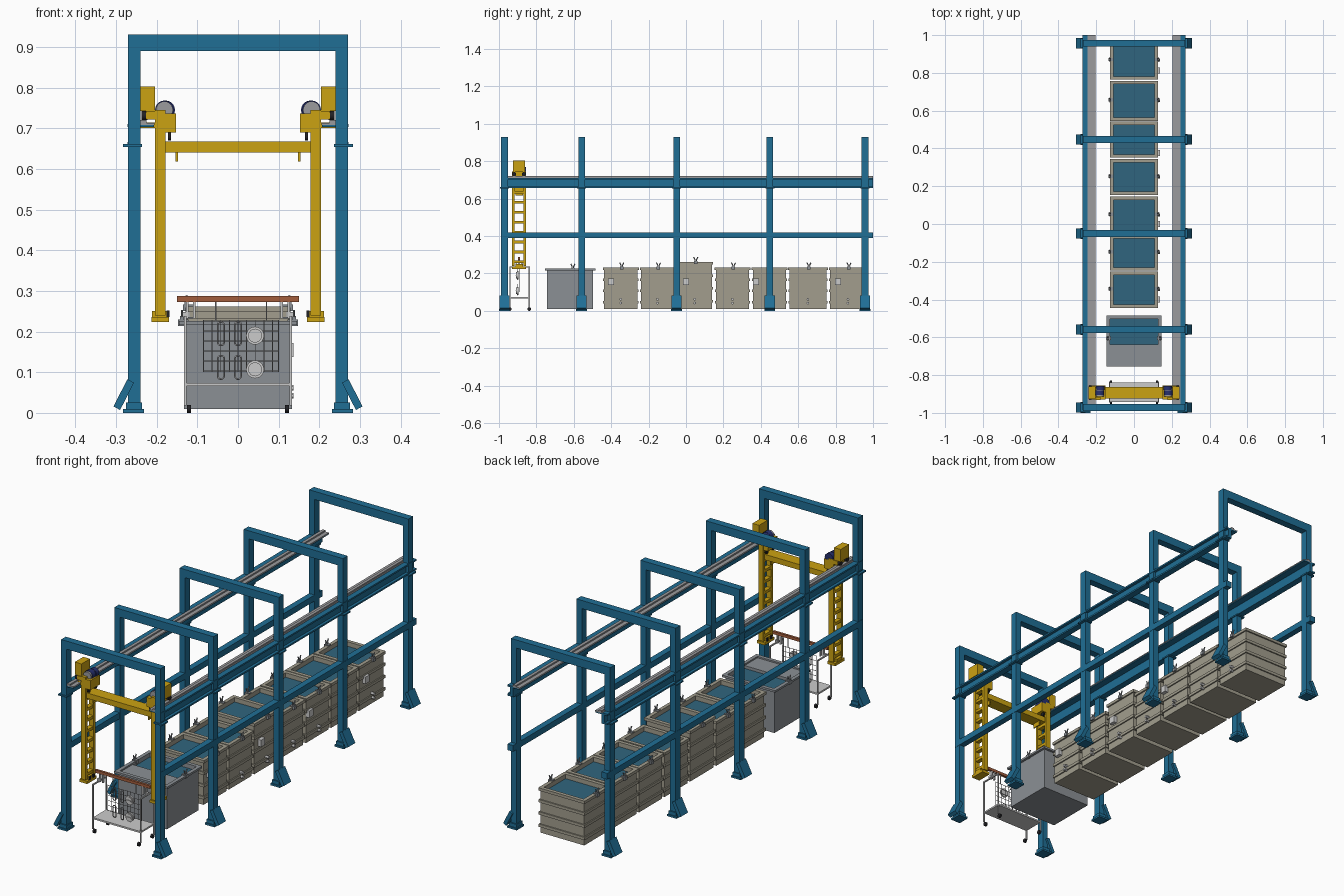
import bpy, bmesh, math
from mathutils import Vector, Matrix

if "Cube" in bpy.data.objects:
    bpy.data.objects.remove(bpy.data.objects["Cube"])


def mat(name, *c):
    m = bpy.data.materials.new(name)
    m.diffuse_color = (*c, 1)
    m.use_nodes = True
    m.node_tree.nodes["Principled BSDF"].inputs["Base Color"].default_value = m.diffuse_color
    return m


BLUE = mat("blue_paint", 0.014, 0.156, 0.30)
YELLOW = mat("yellow_paint", 0.60, 0.36, 0.006)
BEIGE = mat("beige_plastic", 0.36, 0.34, 0.27)
STEEL = mat("steel_tank", 0.26, 0.28, 0.30)
LIGHT = mat("light_grey", 0.55, 0.57, 0.58)
RAIL = mat("rail_grey", 0.33, 0.33, 0.34)
LIQUID = mat("liquid", 0.03, 0.13, 0.21)
COPPER = mat("copper", 0.36, 0.11, 0.045)
BLACK = mat("black_rubber", 0.015, 0.015, 0.018)
NAVY = mat("navy_motor", 0.02, 0.03, 0.16)


class Part:
    """Collects simple solids into one named object."""
    def __init__(self, name, material):
        self.name, self.m, self.bm = name, material, bmesh.new()

    def loft(self, rings):
        loops = [[self.bm.verts.new(p) for p in r] for r in rings]
        n = len(loops[0])
        for a, b in zip(loops, loops[1:]):
            for i in range(n):
                self.bm.faces.new((a[i], a[(i + 1) % n], b[(i + 1) % n], b[i]))
        self.bm.faces.new(loops[0][::-1])
        self.bm.faces.new(loops[-1])
        return self

    def box(self, x0, x1, y0, y1, z0, z1):
        x0, x1 = sorted((x0, x1))
        return self.loft([[(x0, y0, z), (x1, y0, z), (x1, y1, z), (x0, y1, z)] for z in (z0, z1)])

    def prism(self, profile, y0, y1):
        return self.loft([[(x, y, z) for x, z in profile] for y in (y0, y1)])

    def rod(self, a, b, r, n=10):
        a, b = Vector(a), Vector(b)
        q = (b - a).to_track_quat('Z', 'Y').to_matrix().to_4x4()
        bmesh.ops.create_cone(self.bm, cap_ends=True, segments=n, radius1=r, radius2=r,
                              depth=(b - a).length, matrix=Matrix.Translation((a + b) / 2) @ q)
        return self

    def done(self, smooth=False):
        bmesh.ops.recalc_face_normals(self.bm, faces=self.bm.faces)
        me = bpy.data.meshes.new(self.name)
        self.bm.to_mesh(me)
        self.bm.free()
        ob = bpy.data.objects.new(self.name, me)
        me.materials.append(self.m)
        bpy.context.collection.objects.link(ob)
        if smooth:
            bpy.ops.object.select_all(action='DESELECT')
            ob.select_set(True)
            bpy.context.view_layer.objects.active = ob
            bpy.ops.object.shade_smooth_by_angle()
        return ob


def rect(x, y0, y1, off, z):
    return [(-x - off, y0 - off, z), (x + off, y0 - off, z), (x + off, y1 + off, z), (-x - off, y1 + off, z)]


# portal frames with feet
FRAMES = (-0.971, -0.558, -0.05, 0.448, 0.957)
for i, y in enumerate(FRAMES):
    p = Part(f"portal_frame_{i}", BLUE)
    p.box(-0.27, 0.27, y - 0.018, y + 0.018, 0.89, 0.93)
    for s in (-1, 1):
        p.box(s * 0.24, s * 0.27, y - 0.018, y + 0.018, 0.02, 0.89)
        p.box(s * 0.231, s * 0.283, y - 0.029, y + 0.029, 0, 0.009)
        p.box(s * 0.236, s * 0.276, y - 0.024, y + 0.024, 0.009, 0.026)
        p.prism([(s * 0.306, 0.016), (s * 0.290, 0.007), (s * 0.256, 0.074), (s * 0.272, 0.083)][::s],
                y - 0.027, y + 0.027)
        p.box(s * 0.236, s * 0.283, y - 0.024, y + 0.024, 0.654, 0.661)
    p.done()

# side beams and running rails
for s, side in ((-1, "left"), (1, "right")):
    beam = [(0.24, 0.658), (0.272, 0.658), (0.272, 0.666), (0.258, 0.666), (0.258, 0.703),
            (0.272, 0.703), (0.272, 0.711), (0.24, 0.711)]
    Part(f"{side}_upper_beam", BLUE).prism([(s * x, z) for x, z in beam], -0.985, 1.0).box(
        s * 0.207, s * 0.24, -0.985, 1.0, 0.703, 0.708).done()
    Part(f"{side}_lower_beam", BLUE).box(s * 0.241, s * 0.271, -0.985, 1.0, 0.39, 0.42).done()
    Part(f"{side}_rail", RAIL).box(s * 0.205, s * 0.246, -0.985, 1.0, 0.708, 0.713).box(
        s * 0.225, s * 0.24, -0.985, 1.0, 0.713, 0.72).done()


def saddles(name, y, z, x):
    # V-shaped bar rests on both tank sides
    p = Part(name, STEEL)
    for s in (-1, 1):
        p.box(s * (x - 0.012), s * (x + 0.013), y - 0.009, y + 0.009, z - 0.012, z + 0.004)
        for d in (-1, 1):
            p.prism([(s * x, z), (s * (x + 0.009), z), (s * (x + 0.009), z + 0.012), (s * x, z + 0.012)],
                    y + d * 0.004 - 0.002, y + d * 0.004 + 0.002)
            p.rod((s * (x + 0.004), y + d * 0.003, z + 0.01), (s * (x + 0.004), y + d * 0.011, z + 0.026), 0.003, 6)
    p.done()


# ribbed plastic tanks: y start, y end, height
TANKS = [(-0.444, -0.253, 0.232), (-0.246, -0.059, 0.232), (-0.050, 0.144, 0.262), (0.154, 0.343, 0.232),
         (0.352, 0.541, 0.232), (0.547, 0.757, 0.232), (0.765, 0.967, 0.232)]
for i, (y0, y1, h) in enumerate(TANKS):
    prof, w = [(-0.006, 0.01)], -0.006
    for f in (0.2, 0.46, 0.72):
        z = h * f
        prof += [(w, z - 0.007), (0, z - 0.007), (0, z + 0.007), (w, z + 0.007)]
    prof += [(w, h - 0.014), (0.001, h - 0.014), (0.001, h), (-0.017, h), (-0.017, h - 0.05)]
    Part(f"tank_{i}", BEIGE).loft([rect(0.125, y0, y1, o, z) for o, z in prof]).done()
    Part(f"tank_liquid_{i}", LIQUID).box(-0.109, 0.109, y0 + 0.016, y1 - 0.016, h - 0.05, h - 0.022).done()
    c = (y0 + y1) / 2
    saddles(f"bar_rests_{i}", c + 0.005, h, 0.122)
    d = Part(f"drain_valves_{i}", LIGHT)
    for z in (0.042, 0.062):
        d.rod((0.115, c, z), (0.137, c, z), 0.007, 12)
    d.done(True)
for i, y in enumerate((-0.40, 0.0, 0.375, 0.812)):
    Part(f"control_box_{i}", LIGHT).box(0.115, 0.137, y - 0.016, y + 0.016, 0.138, 0.172).done()

# steel tank with a drip ledge over its front half
Part("steel_tank", STEEL).loft([rect(0.133, -0.743, -0.497, o, z) for o, z in (
    (0, 0.01), (0, 0.216), (0.012, 0.216), (0.012, 0.226), (-0.006, 0.226), (-0.006, 0.17))]).done()
Part("steel_tank_ledge", STEEL).box(-0.128, 0.128, -0.738, -0.637, 0.17, 0.219).done()
Part("steel_tank_liquid", LIQUID).box(-0.128, 0.128, -0.638, -0.502, 0.17, 0.205).done()
saddles("steel_tank_bar_rests", -0.605, 0.226, 0.134)

# hoist cross beam
CY = -0.8925
Part("hoist_cross_beam", YELLOW).box(-0.185, 0.185, CY - 0.03, CY + 0.03, 0.64, 0.667).done()
for s, side in ((-1, "left"), (1, "right")):
    # ladder-like lifting arm
    p = Part(f"{side}_lift_arm", YELLOW)
    for d in (-1, 1):
        y = CY + d * 0.031
        p.box(s * 0.178, s * 0.204, y - 0.007, y + 0.007, 0.24, 0.745)
    for k in range(9):
        z = 0.262 + k * 0.053
        p.box(s * 0.18, s * 0.202, CY - 0.03, CY + 0.03, z - 0.007, z + 0.007)
    p.box(s * 0.170, s * 0.213, CY - 0.037, CY + 0.037, 0.223, 0.236)
    p.box(s * 0.148, s * 0.154, CY - 0.02, CY + 0.02, 0.618, 0.642)
    p.done()
    # carriage plates and motor housing
    p = Part(f"{side}_carriage", YELLOW)
    p.box(s * 0.152, s * 0.203, CY - 0.037, CY + 0.037, 0.69, 0.736)
    p.box(s * 0.203, s * 0.226, CY - 0.037, CY + 0.037, 0.722, 0.742)
    p.box(s * 0.203, s * 0.240, CY - 0.037, CY - 0.028, 0.70, 0.714)
    p.box(s * 0.204, s * 0.240, CY - 0.033, CY + 0.033, 0.742, 0.803)
    p.done()
    Part(f"{side}_winch_drum", RAIL).rod((s * 0.181, CY - 0.022, 0.745), (s * 0.181, CY + 0.022, 0.745), 0.021, 24).done(True)
    Part(f"{side}_winch_motor", NAVY).rod((s * 0.178, CY + 0.015, 0.745), (s * 0.178, CY + 0.036, 0.745), 0.023, 24).rod(
        (s * 0.181, CY - 0.012, 0.745), (s * 0.181, CY + 0.012, 0.745), 0.023, 24).done(True)
    w = Part(f"{side}_carriage_wheels", BLACK)
    for d in (-1, 1):
        w.rod((s * 0.222, CY + d * 0.026, 0.731), (s * 0.237, CY + d * 0.026, 0.731), 0.011, 16)
        w.rod((s * 0.165, CY + d * 0.026, 0.68), (s * 0.172, CY + d * 0.026, 0.68), 0.01, 12)
    w.done(True)
    # bar catch at the arm foot
    c = Part(f"{side}_bar_catch", BLACK)
    for d in (-1, 1):
        c.box(s * 0.168, s * 0.176, CY + d * 0.015 - 0.005, CY + d * 0.015 + 0.005, 0.236, 0.252)
    c.done()
    Part(f"{side}_catch_plate", YELLOW).box(s * 0.176, s * 0.211, CY - 0.02, CY + 0.02, 0.236, 0.25).done()

# loading cart
p = Part("cart_frame", LIGHT)
for s in (-1, 1):
    x = s * 0.13
    for y in (-0.942, -0.838):
        p.box(x - 0.003, x + 0.003, y - 0.003, y + 0.003, 0.018, 0.238)
    p.box(x - 0.003, x + 0.003, -0.942, -0.838, 0.232, 0.238)
    p.box(x - 0.006, x + 0.006, CY - 0.008, CY + 0.008, 0.236, 0.248)
p.box(-0.13, 0.13, -0.942, -0.838, 0.066, 0.074)
p.done()
p = Part("cart_casters", BLACK)
for x in (-0.121, 0.121):
    for y in (-0.942, -0.838):
        p.rod((x - 0.005, y, 0.01), (x + 0.005, y, 0.01), 0.01, 14)
p.done(True)

# copper carrier bar and its hangers
Part("carrier_bar", COPPER).box(-0.15, 0.15, CY - 0.006, CY + 0.006, 0.273, 0.287).done()
p = Part("bar_hangers", LIGHT)
for x in (-0.125, -0.108, 0.108, 0.125):
    p.box(x - 0.003, x + 0.003, CY - 0.006, CY + 0.006, 0.232, 0.274)
for x in (-0.055, 0.07):
    p.rod((x, CY, 0.225), (x, CY, 0.275), 0.002, 6)
p.done()

# wire rack
p = Part("wire_rack", RAIL)
for k in range(9):
    x = -0.085 + k * 0.02125
    p.rod((x, CY, 0.10), (x, CY, 0.228), 0.0012, 5)
for k in range(6):
    z = 0.103 + k * 0.0245
    p.rod((-0.085, CY, z), (0.10, CY, z), 0.0012, 5)
p.rod((0.10, CY, 0.10), (0.10, CY, 0.228), 0.0012, 5)
p.done()

# workpieces on the rack: discs and oval links
for j, z in enumerate((0.19, 0.107)):
    Part(f"disc_part_{j}", LIGHT).rod((0.042, CY - 0.012, z), (0.042, CY - 0.004, z), 0.022, 24).rod(
        (0.042, CY - 0.016, z), (0.042, CY - 0.012, z), 0.017, 24).box(
        0.03, 0.054, CY - 0.019, CY - 0.016, z - 0.002, z + 0.002).done(True)
    for k, x in enumerate((-0.042, 0.0)):
        cu = bpy.data.curves.new("oval_link", 'CURVE')
        cu.dimensions, cu.bevel_depth, cu.bevel_resolution = '3D', 0.0022, 1
        sp = cu.splines.new('POLY')
        sp.points.add(15)
        sp.use_cyclic_u = True
        for t in range(16):
            a = (t + 0.5) * math.tau / 16
            off = 0.021 if math.sin(a) > 0 else -0.021
            sp.points[t].co = (x + 0.008 * math.cos(a), CY - 0.007, z + 0.005 + off + 0.008 * math.sin(a), 1)
        ob = bpy.data.objects.new(f"oval_link_{j}_{k}", cu)
        cu.materials.append(RAIL)
        bpy.context.collection.objects.link(ob)
